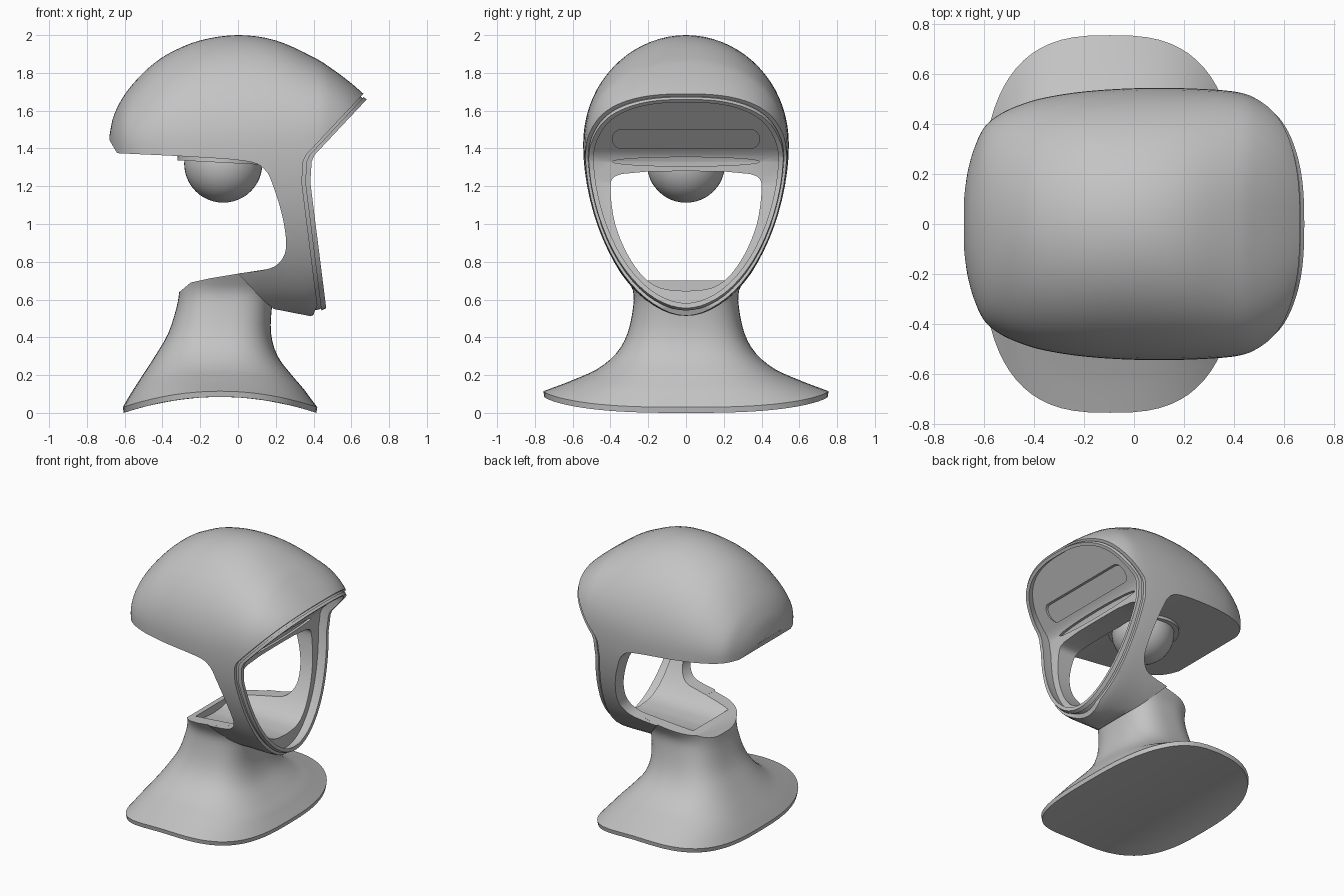
import bpy, bmesh, math

old = bpy.data.objects.get("Cube")
if old:
    bpy.data.objects.remove(old, do_unlink=True)

grey = bpy.data.materials.new("plain grey")
grey.use_nodes = True
grey.diffuse_color = (0.55, 0.55, 0.55, 1)
grey.node_tree.nodes["Principled BSDF"].inputs["Base Color"].default_value = (0.55, 0.55, 0.55, 1)


def spline(points, steps=4):
    """Smooth curve through points of any dimension."""
    out, last = [], len(points) - 1
    for i in range(last):
        p0, p1, p2, p3 = (points[max(0, min(last, i + k))] for k in (-1, 0, 1, 2))
        for s in range(steps):
            t = s / steps
            out.append(tuple(
                b + 0.5 * t * (c - a + t * (2 * a - 5 * b + 4 * c - d + t * (3 * (b - c) + d - a)))
                for a, b, c, d in zip(p0, p1, p2, p3)))
    return out + [tuple(points[-1])]


def loft(name, rings):
    """Closed skin over rings of equal length."""
    bm = bmesh.new()
    rows = [[bm.verts.new(p) for p in ring] for ring in rings]
    n = len(rows[0])
    for a, b in zip(rows, rows[1:]):
        for i in range(n):
            j = (i + 1) % n
            bm.faces.new((a[i], a[j], b[j], b[i]))
    bm.faces.new(rows[0])
    bm.faces.new(rows[-1])
    bmesh.ops.recalc_face_normals(bm, faces=bm.faces)
    mesh = bpy.data.meshes.new(name)
    bm.to_mesh(mesh)
    bm.free()
    ob = bpy.data.objects.new(name, mesh)
    bpy.context.collection.objects.link(ob)
    mesh.materials.append(grey)
    return ob


def side_prism(name, profile):
    return loft(name, [[(x, y, z) for x, z in profile] for y in (-1, 1)])


def front_prism(name, half, x0):
    """Mirrored y-z outline pushed along x."""
    outline = half + [(-y, z) for y, z in reversed(half) if y > 0.001]
    return loft(name, [[(x, y, z) for y, z in outline] for x in (x0, 1)])


def boolean(ob, cutter, operation, keep=False):
    mod = ob.modifiers.new("cut", 'BOOLEAN')
    mod.object, mod.operation, mod.solver = cutter, operation, 'EXACT'
    bpy.context.view_layer.objects.active = ob
    bpy.ops.object.modifier_apply(modifier=mod.name)
    if not keep:
        bpy.data.objects.remove(cutter, do_unlink=True)
    return ob


def power(v, e):
    return math.copysign(abs(v) ** e, v)


# Head volume stations: x, top z, half width, bottom z, upper roundness
STATIONS = spline([
    (-.68, 1.47, .11, 1.25, 2), (-.665, 1.55, .21, 1.15, 2), (-.64, 1.615, .30, 1.05, 2),
    (-.60, 1.685, .385, .95, 2), (-.54, 1.76, .437, .85, 2), (-.46, 1.838, .475, .75, 2),
    (-.36, 1.906, .505, .65, 2), (-.20, 1.972, .53, .55, 2),
    (0, 2.0, .543, .515, 2), (.20, 1.972, .543, .515, 2.1), (.40, 1.883, .53, .515, 2.3),
    (.50, 1.82, .50, .555, 2.5), (.60, 1.745, .44, .56, 2.6), (.685, 1.67, .34, .56, 2.7)])


def head_volume(name, scale=1.0, sides=72):
    rings = []
    for x, top, wide, bottom, n in STATIONS:
        ring = []
        for i in range(sides):
            a = 2 * math.pi * i / sides
            c, s = math.cos(a), math.sin(a)
            e = 2 / (n if s > 0 else 1.9)
            z = 1.42 + power(s, e) * ((top - 1.42) if s > 0 else (1.42 - bottom))
            ring.append((x, scale * wide * power(c, e), 1.1 + scale * (z - 1.1)))
        rings.append(ring)
    return loft(name, rings)


# Bent face line seen from the side, top to bottom
FACE = [(.86, 1.85), (.405, 1.365), (.39, 1.33), (.383, 1.22), (.465, .57), (.48, .45)]


def face_line(back):
    return [(x - back, z) for x, z in FACE]


def band(back, front):
    return side_prism("band", face_line(back) + face_line(front)[::-1])


# Helmet shell: dome, side arms and chin from one side profile
window = spline([(-.32, 1.36), (.03, 1.335), (.14, 1.29), (.19, 1.19), (.235, 1.04),
                 (.255, .9), (.237, .82), (.17, .765), (0, .738)])
profile = ([(.8, 2.1), (-.8, 2.1), (-.8, 1.6), (-.69, 1.46), (-.64, 1.375)] + window
           + [(.13, .6), (.19, .55), (.395, .51)] + face_line(.045)[-2::-1])
shell = boolean(head_volume("helmet_shell"), side_prism("profile", profile), 'INTERSECT')

# Groove core and front rim
core = boolean(head_volume("rim_groove", .955), band(.06, .01), 'INTERSECT')
rim = boolean(head_volume("face_rim", .975), band(.027, 0), 'INTERSECT')

# Neck on a flared base arched from front to back: z, back x, front x, half width, arch lift
ARCH = .085
NECK = [(.03, -.61, .42, .755, ARCH), (.09, -.575, .375, .66, .06), (.13, -.55, .345, .59, .048),
        (.20, -.505, .285, .47, .032), (.30, -.44, .21, .37, .015), (.42, -.37, .175, .31, 0),
        (.56, -.325, .18, .28, 0), (.65, -.31, .20, .282, 0), (.74, -.30, .23, .33, 0),
        (.85, -.29, .26, .37, 0)]
underside = [(ARCH * (1 - f * f), -.095 - .51 * f, -.095 + .51 * f, .75 * f, ARCH * f * f)
             for f in (.03, .25, .5, .75, .9, 1)]
rings = []
for z, back, front, wide, lift in underside + spline(NECK, 3):
    ring = []
    for i in range(72):
        a = 2 * math.pi * i / 72
        t = power(math.cos(a), 2 / 2.8)
        x = (back + front) / 2 + (front - back) / 2 * t
        ring.append((x, wide * power(math.sin(a), 2 / 2.8), z + lift * (1 - t * t)))
    rings.append(ring)
neck = loft("neck_and_base", rings)
seat = [(-1, -.1), (1, -.1), (1, .8), (.237, .8), (.17, .763), (0, .737), (-.15, .712), (-.25, .69),
        (-.31, .64), (-1, .6)]
boolean(neck, side_prism("seat", seat), 'INTERSECT')

# Recessed face panel inside the rim
recess = boolean(head_volume("recess", .925), band(.07, -.1), 'INTERSECT')
for part in (shell, core, rim):
    boolean(part, recess, 'DIFFERENCE', keep=True)
bpy.data.objects.remove(recess, do_unlink=True)

# Open mouth running back through the arms and the neck top
mouth = [(0, 1.28), (.2, 1.278)] + spline(
    [(.34, 1.265), (.39, 1.24), (.40, 1.17), (.375, 1.0), (.31, .84), (.225, .72), (.13, .66), (0, .645)])
opening = front_prism("opening", mouth, -.2)
for part in (shell, core, rim, neck):
    boolean(part, opening, 'DIFFERENCE', keep=True)
bpy.data.objects.remove(opening, do_unlink=True)

# Stadium slot and thin lens slot sunk into the face panel
arc = [math.pi / 2 - math.pi * i / 16 for i in range(17)]
slot = [(.34 + .05 * math.cos(a), 1.45 + .05 * math.sin(a)) for a in arc]
lens = [(.39 * math.cos(a), 1.33 + .024 * math.sin(a)) for a in arc]
for half in (slot, lens):
    sunk = boolean(front_prism("sunk", half, 0), band(.088, -.1), 'INTERSECT')
    boolean(shell, sunk, 'DIFFERENCE')

# Ball under the dome with its collar
bpy.ops.mesh.primitive_uv_sphere_add(segments=40, ring_count=24, radius=.207, location=(-.078, 0, 1.32))
ball = bpy.context.object
ball.name = "ball"
bpy.ops.mesh.primitive_cylinder_add(vertices=48, radius=.235, depth=.05,
                                    location=(-.085, 0, 1.35), rotation=(0, math.radians(3), 0))
collar = bpy.context.object
collar.name = "ball_collar"
for ob in (ball, collar):
    ob.data.materials.append(grey)

# Smooth shading with crisp cut edges
for ob in (shell, core, rim, neck, ball, collar):
    bpy.ops.object.select_all(action='DESELECT')
    ob.select_set(True)
    bpy.context.view_layer.objects.active = ob
    bpy.ops.object.shade_smooth_by_angle(angle=math.radians(30))
